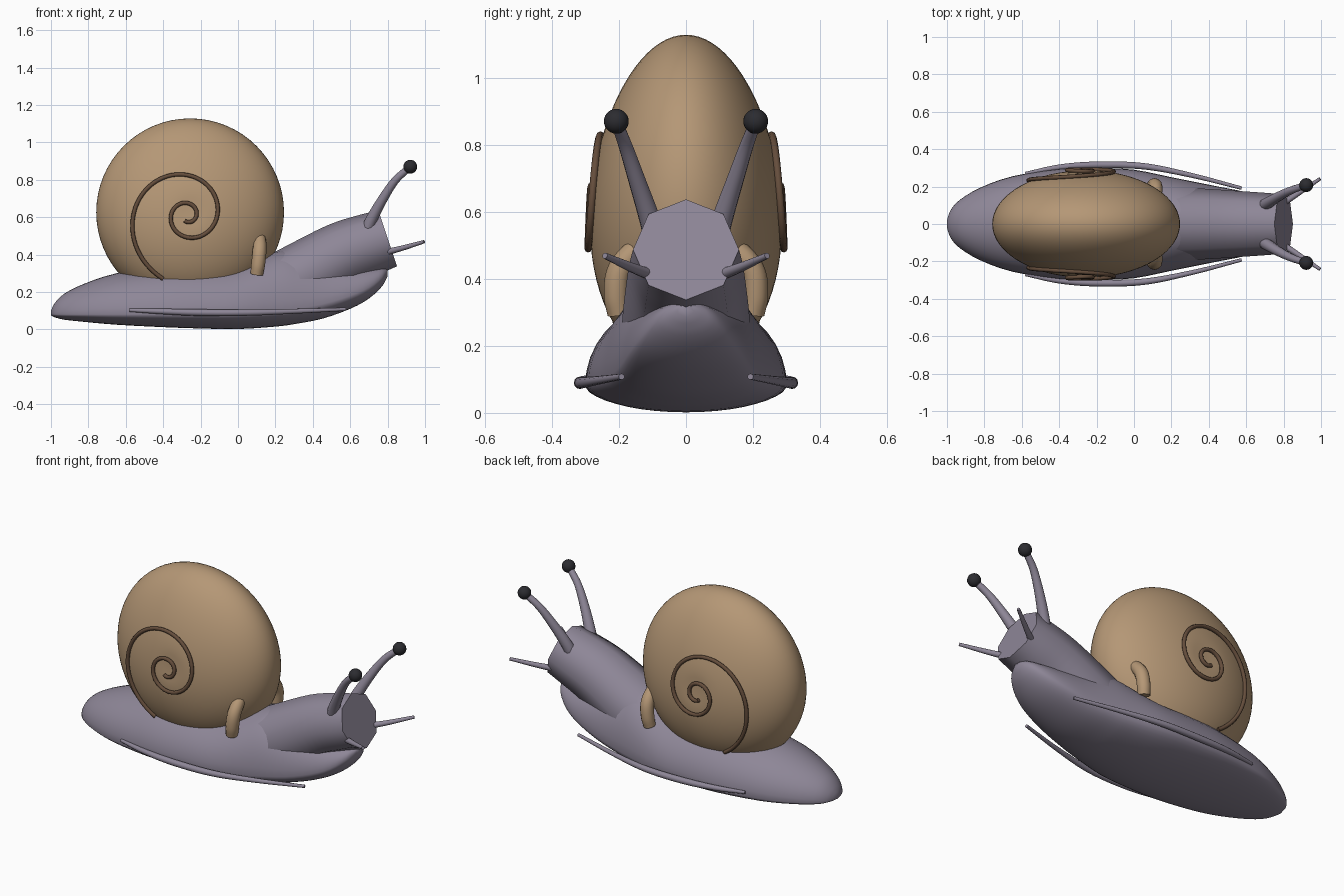
import bpy, bmesh, math
from mathutils import Vector

cube = bpy.data.objects.get("Cube")
if cube:
    bpy.data.objects.remove(cube)


def material(name, rgb):
    m = bpy.data.materials.new(name)
    m.use_nodes = True
    m.diffuse_color = (*rgb, 1)
    bsdf = next(n for n in m.node_tree.nodes if n.type == "BSDF_PRINCIPLED")
    bsdf.inputs["Base Color"].default_value = (*rgb, 1)
    bsdf.inputs["Roughness"].default_value = 0.7
    return m


SKIN = material("grey_lilac_skin", (0.27, 0.24, 0.31))
SHELL = material("tan_shell", (0.46, 0.31, 0.18))
GROOVE = material("dark_brown_groove", (0.13, 0.075, 0.045))
EYE = material("black_eye", (0.025, 0.025, 0.03))


def finish(obj, mat, angle=50):
    obj.data.materials.append(mat)
    bpy.ops.object.select_all(action="DESELECT")
    obj.select_set(True)
    bpy.context.view_layer.objects.active = obj
    bpy.ops.object.shade_smooth_by_angle(angle=math.radians(angle))
    return obj


def loft(name, rings, mat, angle=50):
    """Skin a list of equal rings and close both ends."""
    bm = bmesh.new()
    rows = [[bm.verts.new(p) for p in ring] for ring in rings]
    n = len(rows[0])
    for a, b in zip(rows, rows[1:]):
        for i in range(n):
            bm.faces.new((a[i], a[(i + 1) % n], b[(i + 1) % n], b[i]))
    bm.faces.new(rows[0])
    bm.faces.new(rows[-1])
    bmesh.ops.recalc_face_normals(bm, faces=bm.faces)
    mesh = bpy.data.meshes.new(name)
    bm.to_mesh(mesh)
    bm.free()
    obj = bpy.data.objects.new(name, mesh)
    bpy.context.collection.objects.link(obj)
    return finish(obj, mat, angle)


def smooth_rows(rows, steps):
    """Catmull-Rom interpolation through rows of numbers."""
    rows = [Vector(r) for r in rows]
    ext = [rows[0] * 2 - rows[1]] + rows + [rows[-1] * 2 - rows[-2]]
    out = []
    for a, b, c, d in zip(ext, ext[1:], ext[2:], ext[3:]):
        for s in range(steps):
            t = s / steps
            out.append(0.5 * (2 * b + (c - a) * t + (2 * a - 5 * b + 4 * c - d) * t * t
                              + (3 * b - a - 3 * c + d) * t ** 3))
    return out + [rows[-1]]


def tube(name, rows, mat, sides=12, steps=6, ref=(0, 1, 0)):
    """Tapered tube along rows of x, y, z, radius."""
    rows = smooth_rows(rows, steps)
    pts = [Vector(r[:3]) for r in rows]
    rings = []
    for i, p in enumerate(pts):
        t = (pts[min(i + 1, len(pts) - 1)] - pts[max(i - 1, 0)]).normalized()
        up = t.cross(Vector(ref)).normalized()
        side = up.cross(t)
        rings.append([p + rows[i][3] * (up * math.cos(a) + side * math.sin(a))
                      for a in (math.tau * k / sides for k in range(sides))])
    return loft(name, rings, mat)


# Foot: stations of x, half width, rim height, belly height, back height
foot = [
    (-1.0, 0.02, 0.085, 0.075, 0.1), (-0.98, 0.075, 0.08, 0.065, 0.14),
    (-0.93, 0.13, 0.08, 0.052, 0.19), (-0.82, 0.195, 0.08, 0.04, 0.245),
    (-0.65, 0.255, 0.08, 0.025, 0.3), (-0.4, 0.295, 0.082, 0.012, 0.34),
    (-0.2, 0.3, 0.085, 0.005, 0.35), (0.0, 0.29, 0.09, 0.002, 0.355),
    (0.2, 0.25, 0.1, 0.015, 0.415), (0.3, 0.23, 0.11, 0.028, 0.42),
    (0.45, 0.2, 0.135, 0.057, 0.375), (0.6, 0.17, 0.18, 0.11, 0.345),
    (0.7, 0.135, 0.225, 0.165, 0.335), (0.77, 0.085, 0.275, 0.23, 0.332),
    (0.8, 0.025, 0.305, 0.285, 0.322),
]
rings = []
for x, w, rim, low, high in smooth_rows(foot, 3):
    ring = []
    for k in range(40):
        a = math.tau * k / 40
        h = (high - rim) if math.sin(a) > 0 else (rim - low)
        ring.append((x, w * math.cos(a), rim + h * math.sin(a)))
    rings.append(ring)
loft("foot", rings, SKIN)

# Neck and head: faceted tube with a flat tilted face
tube("neck_and_head", [(0.2, 0, 0.2, 0.19), (0.35, 0, 0.28, 0.19), (0.55, 0, 0.395, 0.177),
                       (0.7, 0, 0.453, 0.167), (0.8, 0, 0.487, 0.158)], SKIN, sides=8, steps=4)

# Shell: round disc, fuller towards the bottom
CX, CZ, R, HALF = -0.256, 0.626, 0.502, 0.285


def shell_side(x, z):
    r2 = ((x - CX) ** 2 + (z - CZ) ** 2) / R ** 2
    dimple = 0.012 * math.exp(-r2 / 0.02)
    return HALF * math.sqrt(max(0, 1 - r2)) * (1 - 0.12 * (z - CZ) / R) - dimple


rings = []
for j in range(1, 40):
    lat = math.pi * j / 40
    rad, flip = R * math.sin(lat), 1 if j <= 20 else -1
    ring = []
    for k in range(64):
        a = math.tau * k / 64
        x, z = CX + rad * math.cos(a), CZ + rad * math.sin(a)
        ring.append((x, flip * shell_side(x, z), z))
    rings.append(ring)
loft("shell", rings, SHELL)

# Shell lip: arch standing on the back in front of the shell
lip = [(0.1, 0.2, 0.295, 0.034), (0.108, 0.208, 0.35, 0.037), (0.115, 0.2, 0.42, 0.037),
       (0.115, 0.16, 0.475, 0.035), (0.1, 0.08, 0.53, 0.035)]
top = [(0.09, 0, 0.55, 0.035)]
tube("shell_lip", lip + top + [(x, -y, z, r) for x, y, z, r in reversed(lip)],
     SHELL, ref=(1, 0, 0))

for s, label in ((1, "left"), (-1, "right")):
    # Spiral ridge on each flank of the shell
    spiral = []
    for i in range(150):
        turn = 12.7 * i / 149
        r = 0.364 * math.exp(-0.19 * turn)
        a = math.radians(249) - turn
        x, z = -0.27 + r * math.cos(a), 0.61 + r * math.sin(a)
        spiral.append((x, s * (shell_side(x, z) + 0.009), z, 0.011))
    tube(label + "_shell_spiral", spiral, GROOVE, sides=8, steps=1)

    # Eye stalk with eye
    tube(label + "_eye_stalk", [(0.69, s * 0.095, 0.53, 0.033), (0.715, s * 0.112, 0.59, 0.031),
                                (0.77, s * 0.145, 0.69, 0.026), (0.84, s * 0.18, 0.795, 0.021),
                                (0.92, s * 0.208, 0.868, 0.018)], SKIN)
    bpy.ops.mesh.primitive_uv_sphere_add(segments=24, ring_count=14, radius=0.037,
                                         location=(0.921, s * 0.208, 0.87))
    eye = bpy.context.object
    eye.name = label + "_eye"
    finish(eye, EYE)

    # Lower feeler
    tube(label + "_feeler", [(0.78, s * 0.1, 0.41, 0.018), (0.88, s * 0.165, 0.435, 0.014),
                             (0.995, s * 0.242, 0.469, 0.009)], SKIN)

    # Thin skirt fold beside the foot
    tube(label + "_foot_fold", [(-0.58, s * 0.27, 0.103, 0.009), (-0.4, s * 0.303, 0.096, 0.015),
                                (-0.2, s * 0.316, 0.09, 0.018), (0.05, s * 0.309, 0.09, 0.017),
                                (0.3, s * 0.262, 0.097, 0.013),
                                (0.575, s * 0.192, 0.108, 0.009)], SKIN)
